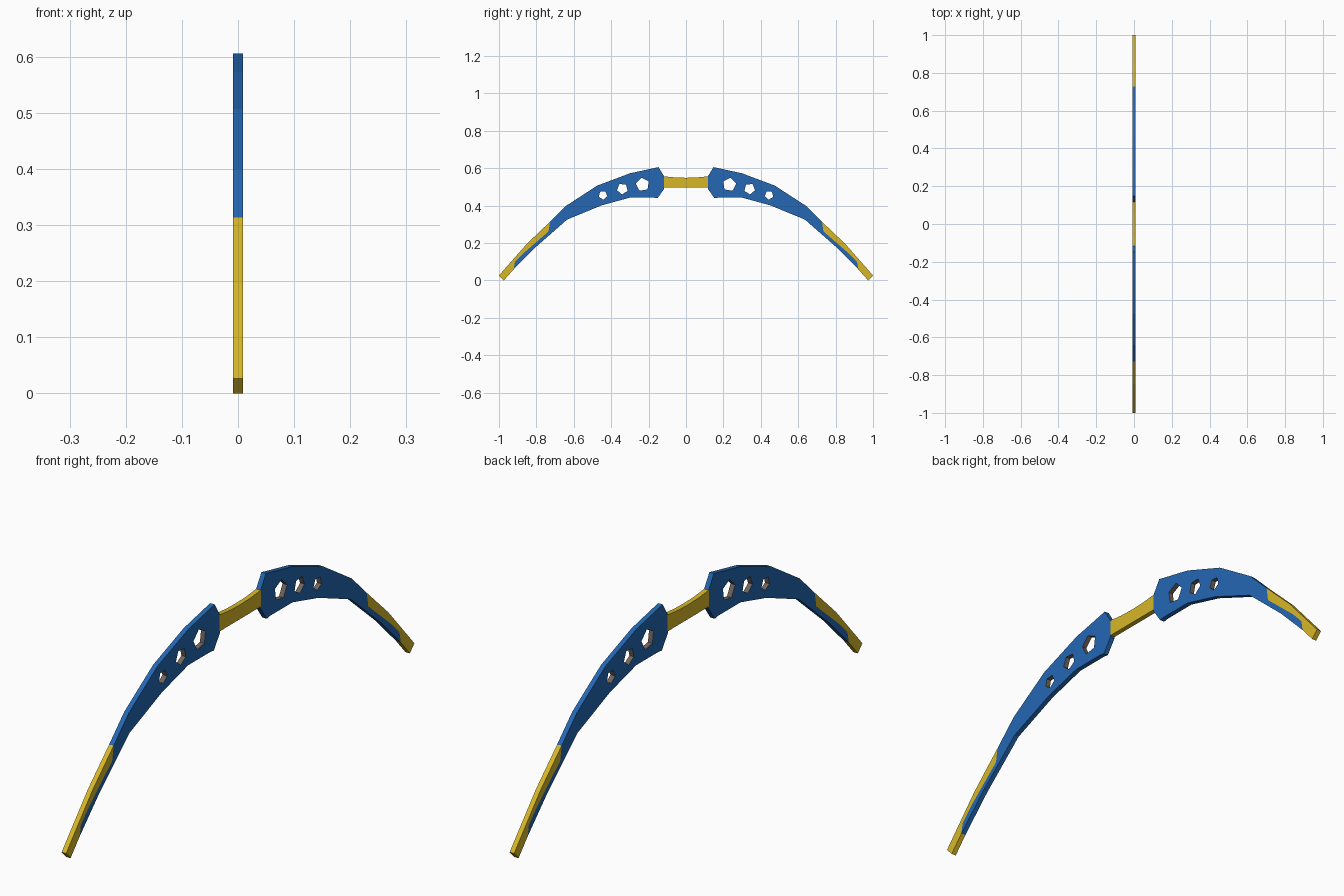
import bpy, bmesh, math

if "Cube" in bpy.data.objects:
    bpy.data.objects.remove(bpy.data.objects["Cube"])

HALF = 0.009  # half thickness of the flat bow


def material(name, rgb):
    m = bpy.data.materials.new(name)
    m.diffuse_color = (*rgb, 1)
    m.use_nodes = True
    m.node_tree.nodes["Principled BSDF"].inputs["Base Color"].default_value = m.diffuse_color
    return m


blue = material("blue", (0.017, 0.135, 0.45))
yellow = material("yellow", (0.68, 0.47, 0.02))
hole_grey = material("hole grey", (0.16, 0.13, 0.11))


def plate(name, outline, mats, holes=(), seam=()):
    """Flat plate from a (y, z) outline with holes, mirrored across y = 0.
    Walls along the seam or on the centre plane are left open."""
    bm = bmesh.new()
    for i, loop in enumerate([outline, *holes]):
        n = len(loop)
        sides = [[bm.verts.new((x, y, z)) for y, z in loop] for x in (-HALF, HALF)]
        for j in range(n):
            k = (j + 1) % n
            for s in sides:
                bm.edges.new((s[j], s[k]))
            a, b = loop[j], loop[k]
            if (a in seam and b in seam) or (a[0] == 0 and b[0] == 0):
                continue
            f = bm.faces.new((sides[0][j], sides[0][k], sides[1][k], sides[1][j]))
            f.material_index = 1 if i else 0
    # front and back caps
    for sx in (-1, 1):
        edges = [e for e in bm.edges if all(v.co.x * sx > 0 for v in e.verts)]
        bmesh.ops.triangle_fill(bm, use_beauty=True, edges=edges, normal=(sx, 0, 0))
    bmesh.ops.recalc_face_normals(bm, faces=bm.faces)
    caps = [f for f in bm.faces if abs(f.normal.x) > 0.9]
    if caps and caps[0].normal.x * caps[0].calc_center_median().x < 0:
        bmesh.ops.reverse_faces(bm, faces=bm.faces)
    me = bpy.data.meshes.new(name)
    bm.to_mesh(me)
    bm.free()
    for m in mats:
        me.materials.append(m)
    ob = bpy.data.objects.new(name, me)
    bpy.context.collection.objects.link(ob)
    mod = ob.modifiers.new("mirror", 'MIRROR')
    mod.use_axis = (False, True, False)
    return ob


def pentagon(y, z, r, turn):
    return [(y + r * math.cos(turn + i * math.tau / 5),
             z + r * math.sin(turn + i * math.tau / 5)) for i in range(5)]


# boundary between blue limb and yellow tip
seam = [(0.727, 0.314), (0.735, 0.262), (0.81, 0.197), (0.87, 0.145),
        (0.915, 0.098), (0.922, 0.059)]

# blue limb with three shrinking pentagon holes
limb = [(0.805, 0.177), (0.635, 0.326), (0.45, 0.402), (0.30, 0.443), (0.172, 0.443),
        (0.152, 0.44), (0.117, 0.49), (0.117, 0.557), (0.147, 0.606), (0.30, 0.573),
        (0.475, 0.507), (0.64, 0.40)]
holes = [pentagon(0.232, 0.513, 0.037, 0.15),
         pentagon(0.340, 0.490, 0.030, -0.25),
         pentagon(0.444, 0.456, 0.024, -0.4)]
plate("limb", limb + seam, [blue, hole_grey], holes, seam)

# yellow tip wrapping the outer edge
tip = [(0.974, 0.0), (1.0, 0.027), (0.85, 0.197)]
plate("limb_tip", seam + tip, [yellow], seam=seam)

# yellow grip in the middle
plate("grip", [(0, 0.497), (0.118, 0.497), (0.118, 0.557), (0.06, 0.551), (0, 0.549)], [yellow])
